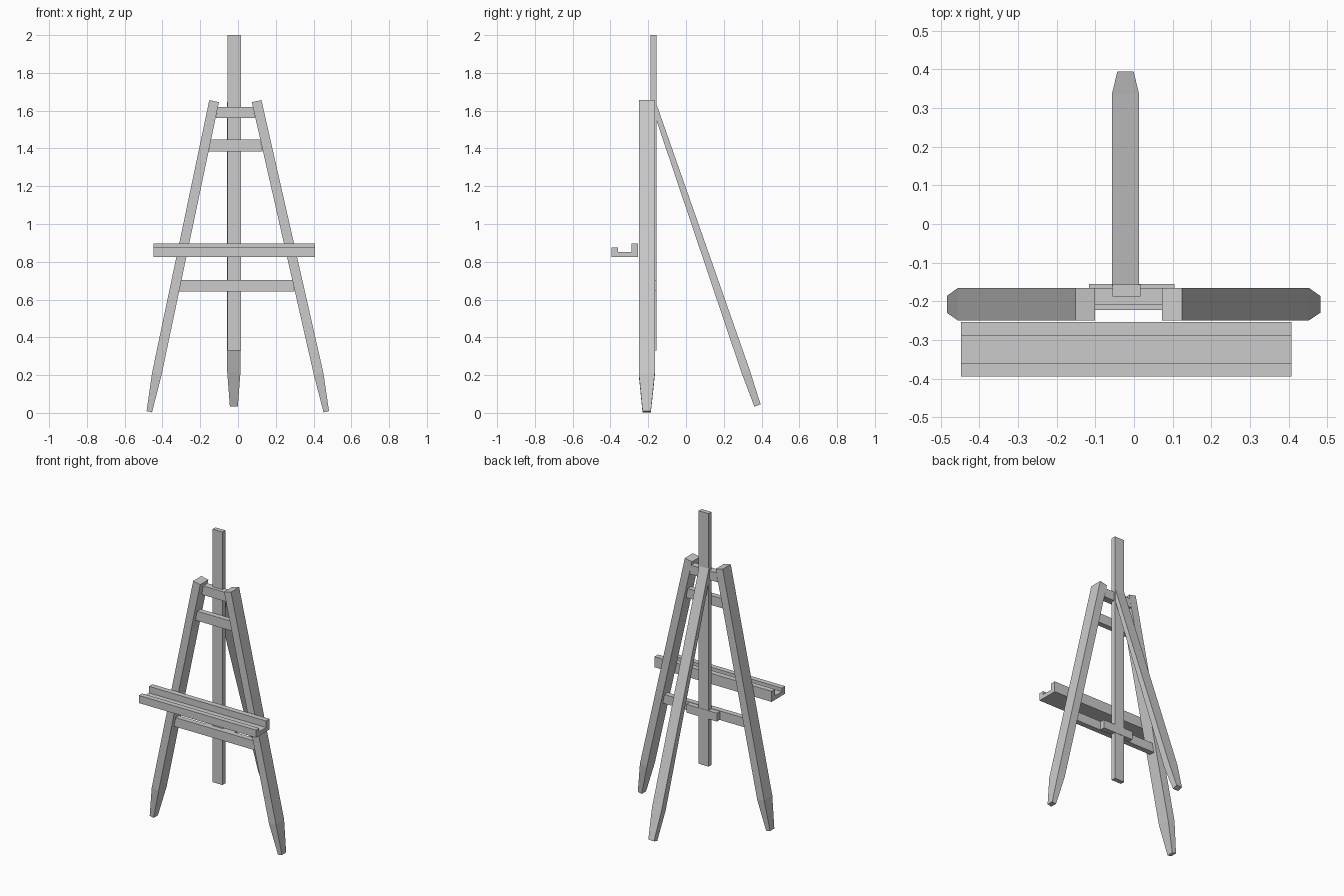
import bpy, bmesh

if "Cube" in bpy.data.objects:
    bpy.data.objects.remove(bpy.data.objects["Cube"])


def make(name, rings):
    """Loft a closed solid through a list of equally sized rings."""
    bm = bmesh.new()
    loops = [[bm.verts.new(p) for p in ring] for ring in rings]
    for a, b in zip(loops, loops[1:]):
        n = len(a)
        for i in range(n):
            j = (i + 1) % n
            bm.faces.new((a[i], a[j], b[j], b[i]))
    bm.faces.new(loops[0])
    bm.faces.new(loops[-1])
    bmesh.ops.recalc_face_normals(bm, faces=bm.faces)
    mesh = bpy.data.meshes.new(name)
    bm.to_mesh(mesh)
    bm.free()
    ob = bpy.data.objects.new(name, mesh)
    bpy.context.collection.objects.link(ob)
    return ob


def bar(name, x0, x1, y0, y1, z0, z1, slant=0.0):
    """Box whose ends lean inward by slant at the top."""
    def ring(x, s):
        return [(x, y0, z0), (x, y1, z0), (x + s, y1, z1), (x + s, y0, z1)]
    return make(name, [ring(x0, slant), ring(x1, -slant)])


def front_leg(name, stations):
    """Leg from stations of (outer x, outer z, inner x, inner z, y front, y back)."""
    make(name, [[(xo, yf, zo), (xi, yf, zi), (xi, yb, zi), (xo, yb, zo)]
                for xo, zo, xi, zi, yf, yb in stations])


# Splayed front legs with tapered feet
front_leg("front_leg_left", [
    (-0.152, 1.656, -0.101, 1.645, -0.25, -0.165),
    (-0.455, 0.212, -0.405, 0.2, -0.25, -0.165),
    (-0.484, 0.009, -0.455, 0.003, -0.23, -0.186)])
front_leg("front_leg_right", [
    (0.124, 1.656, 0.073, 1.645, -0.25, -0.165),
    (0.452, 0.212, 0.402, 0.2, -0.25, -0.165),
    (0.482, 0.009, 0.453, 0.003, -0.23, -0.186)])

# Rear leg leaning back, stations of (half width, y/z front edge, y/z back edge)
cx = -0.022
make("back_leg", [[(cx - w, *f), (cx + w, *f), (cx + w, *b), (cx - w, *b)]
                  for w, f, b in [
    (0.035, (-0.16, 1.56), (-0.16, 1.645)),
    (0.035, (0.293, 0.215), (0.337, 0.228)),
    (0.021, (0.362, 0.033), (0.395, 0.045))]])

# Centre mast
bar("mast", -0.055, 0.017, -0.187, -0.157, 0.33, 2.0)

# Cross rails between the front legs
bar("top_rail", -0.117, 0.09, -0.21, -0.165, 1.56, 1.62, 0.01)
bar("upper_rail", -0.155, 0.13, -0.222, -0.187, 1.385, 1.448, 0.012)
bar("lower_rail", -0.312, 0.3, -0.222, -0.187, 0.643, 0.703, 0.012)

# Guide block holding the mast on the lower rail
bar("mast_guide", -0.117, 0.105, -0.19, -0.155, 0.645, 0.7)

# Canvas tray with front lip and back ledge
profile = [(-0.394, 0.826), (-0.253, 0.826), (-0.253, 0.896), (-0.289, 0.896),
           (-0.289, 0.853), (-0.36, 0.853), (-0.36, 0.876), (-0.394, 0.876)]
make("canvas_tray", [[(x, y, z) for y, z in profile] for x in (-0.448, 0.407)])
